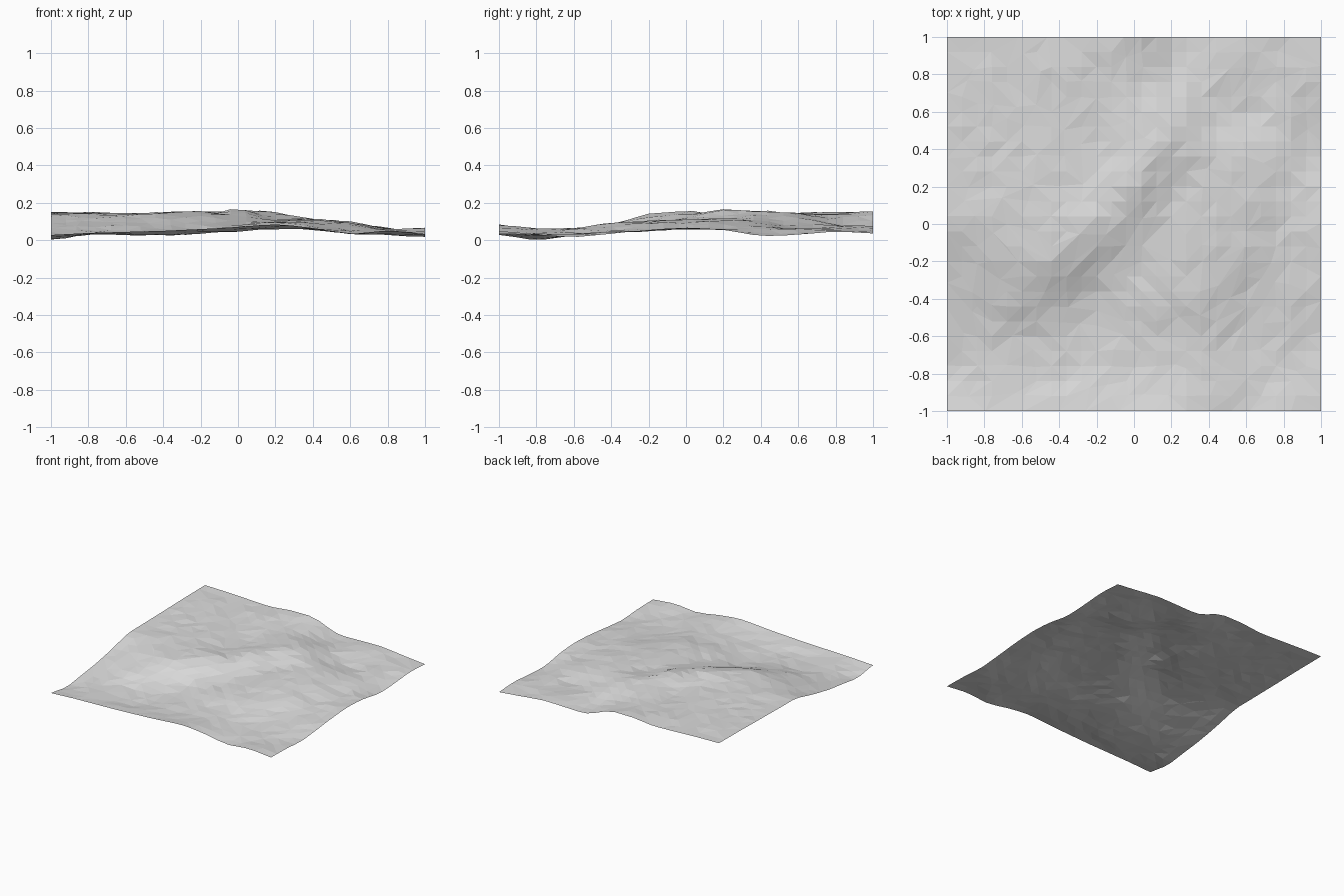
import bpy, bmesh, random

if "Cube" in bpy.data.objects:
    bpy.data.objects.remove(bpy.data.objects["Cube"])

random.seed(4)
CELLS = 25

# Coarse relief in thousandths: rows run front to back, columns left to right
RELIEF = [
    [29, 38, 45, 50, 60, 70, 84, 65, 35, 50, 33],
    [2, 30, 28, 27, 38, 48, 60, 58, 38, 30, 30],
    [25, 40, 35, 33, 40, 55, 65, 60, 35, 30, 18],
    [50, 75, 85, 70, 50, 75, 88, 85, 50, 45, 35],
    [90, 110, 130, 138, 105, 85, 100, 100, 85, 50, 55],
    [135, 138, 143, 148, 152, 122, 105, 110, 92, 58, 66],
    [140, 140, 140, 138, 130, 165, 108, 116, 98, 60, 55],
    [143, 143, 140, 135, 115, 152, 148, 108, 85, 65, 24],
    [146, 146, 140, 130, 128, 140, 135, 85, 55, 60, 30],
    [150, 148, 140, 135, 138, 130, 88, 80, 72, 58, 45],
    [150, 147, 140, 135, 153, 145, 75, 73, 75, 55, 37],
]


def spline(values, t):
    """Catmull-Rom value at position t (0..1) along evenly spaced values."""
    n = len(values) - 1
    p = min(max(t, 0), 1) * n
    i = min(int(p), n - 1)
    u = p - i
    a, b, c, d = (values[min(max(k, 0), n)] for k in range(i - 1, i + 3))
    return b + 0.5 * u * (c - a + u * (2*a - 5*b + 4*c - d + u * (3*(b - c) + d - a)))


def height(x, y):
    tx, ty = (x + 1) / 2, (y + 1) / 2
    return spline([spline(row, tx) for row in RELIEF], ty) / 1000


# Terrain sheet: a grid lifted to the relief, with slight faceted roughness
bm = bmesh.new()
bmesh.ops.create_grid(bm, x_segments=CELLS, y_segments=CELLS, size=1)
for v in bm.verts:
    x, y = v.co.x, v.co.y
    inside = max(abs(x), abs(y)) < 0.99
    rough = random.uniform(-0.004, 0.004) if inside else 0
    v.co.z = max(0, height(x, y) + rough)
bmesh.ops.triangulate(bm, faces=bm.faces[:], quad_method='SHORT_EDGE')

mesh = bpy.data.meshes.new("terrain")
bm.to_mesh(mesh)
bm.free()
terrain = bpy.data.objects.new("terrain", mesh)
bpy.context.collection.objects.link(terrain)

# Single stone colour
stone = bpy.data.materials.new("light grey stone")
stone.diffuse_color = (0.72, 0.72, 0.72, 1)
stone.use_nodes = True
stone.node_tree.nodes["Principled BSDF"].inputs["Base Color"].default_value = stone.diffuse_color
mesh.materials.append(stone)

# Larger irregular facets
reduce = terrain.modifiers.new("larger_facets", 'DECIMATE')
reduce.ratio = 0.75
